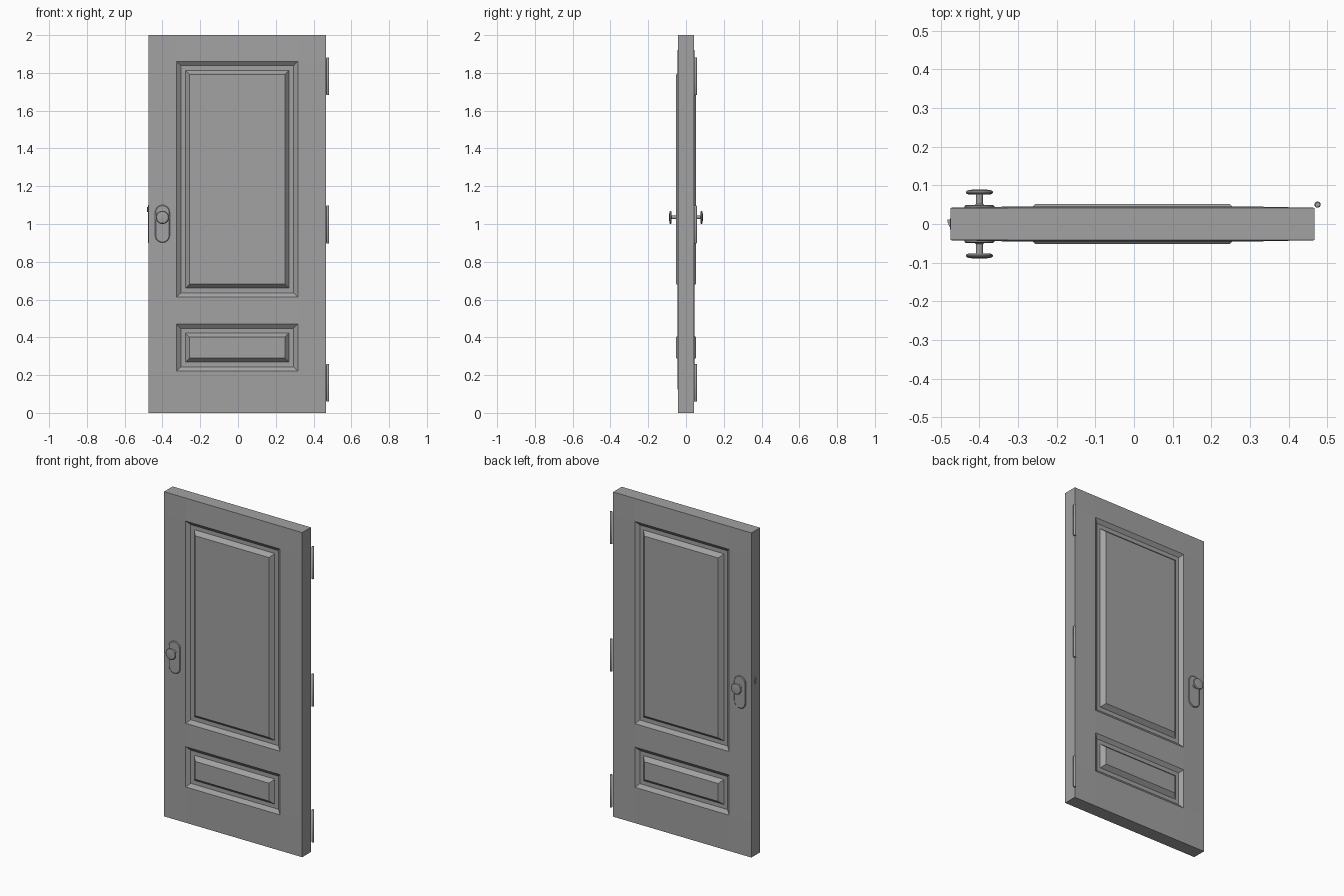
import bpy, bmesh, math
from mathutils import Vector

if "Cube" in bpy.data.objects:
    bpy.data.objects.remove(bpy.data.objects["Cube"], do_unlink=True)

grey = bpy.data.materials.new("door grey")
grey.use_nodes = True
grey.diffuse_color = (0.36, 0.36, 0.36, 1)
grey.node_tree.nodes["Principled BSDF"].inputs["Base Color"].default_value = grey.diffuse_color

LEFT, RIGHT, HEIGHT, HALF = -0.475, 0.467, 2.0, 0.042
HOLE_L, HOLE_R = -0.325, 0.317
PANELS = [(0.222, 0.47), (0.614, 1.86)]
# Moulding steps: inset from the opening, distance from the door's mid plane
STEPS = [(0, 0.045), (0.022, 0.028), (0.047, 0.028), (0.069, 0.052)]


def finish(name, bm, smooth=False):
    bmesh.ops.remove_doubles(bm, verts=bm.verts, dist=0.00005)
    bmesh.ops.recalc_face_normals(bm, faces=bm.faces)
    mesh = bpy.data.meshes.new(name)
    bm.to_mesh(mesh)
    bm.free()
    mesh.materials.append(grey)
    obj = bpy.data.objects.new(name, mesh)
    bpy.context.collection.objects.link(obj)
    if smooth:
        bpy.ops.object.select_all(action="DESELECT")
        obj.select_set(True)
        bpy.context.view_layer.objects.active = obj
        bpy.ops.object.shade_smooth_by_angle(angle=math.radians(35))
    return obj


def face(bm, points):
    return bm.faces.new([bm.verts.new(p) for p in points])


def loft(bm, rings):
    """Skin a list of equal point rings and cap both ends."""
    n = len(rings[0])
    for a, b in zip(rings, rings[1:]):
        for i in range(n):
            j = (i + 1) % n
            face(bm, [a[i], a[j], b[j], b[i]])
    face(bm, rings[0])
    face(bm, rings[-1])


def circle(centre, radius, axis, n=24):
    ring = []
    for i in range(n):
        a = math.tau * i / n
        u, v = radius * math.cos(a), radius * math.sin(a)
        ring.append(Vector(centre) + Vector((u, 0, v) if axis == "y" else (u, v, 0)))
    return ring


def rect(inset, y, low, high):
    l, r, b, t = HOLE_L + inset, HOLE_R - inset, low + inset, high - inset
    return [(l, y, b), (r, y, b), (r, y, t), (l, y, t)]


# Door leaf: frame grid with two openings per side, filled by moulded panels
bm = bmesh.new()
xs = [LEFT, HOLE_L, HOLE_R, RIGHT]
zs = [0] + [z for p in PANELS for z in p] + [HEIGHT]


def frame_point(i, k, side):
    rim = i in (0, len(xs) - 1) or k in (0, len(zs) - 1)
    return (xs[i], side * (HALF if rim else STEPS[0][1]), zs[k])


for side in (-1, 1):
    for i in range(len(xs) - 1):
        for k in range(len(zs) - 1):
            if not (i == 1 and k in (1, 3)):
                face(bm, [frame_point(i + a, k + b, side)
                          for a, b in ((0, 0), (1, 0), (1, 1), (0, 1))])
    for low, high in PANELS:
        rings = [rect(inset, side * depth, low, high) for inset, depth in STEPS]
        for a, b in zip(rings, rings[1:]):
            for i in range(4):
                j = (i + 1) % 4
                face(bm, [a[i], a[j], b[j], b[i]])
        face(bm, rings[-1])

# Outer edges of the leaf
for a, b in zip(xs, xs[1:]):
    for z in (0, HEIGHT):
        face(bm, [(a, -HALF, z), (b, -HALF, z), (b, HALF, z), (a, HALF, z)])
for a, b in zip(zs, zs[1:]):
    for x in (LEFT, RIGHT):
        face(bm, [(x, -HALF, a), (x, -HALF, b), (x, HALF, b), (x, HALF, a)])
finish("door_leaf", bm)

# Knobs and rounded backplates on both sides
KNOB_X, KNOB_Z = -0.4, 1.035
KNOB = [(0.016, 0.046), (0.009, 0.052), (0.009, 0.076), (0.03, 0.077),
        (0.035, 0.08), (0.035, 0.083), (0.031, 0.087), (0.018, 0.089)]


def stadium(radius, y, low=0.94, high=1.062, n=12):
    ring = []
    for i in range(2 * n + 2):
        top = i <= n
        a = math.pi * (i if top else i - 1) / n
        ring.append((KNOB_X + radius * math.cos(a), y,
                     (high if top else low) + radius * math.sin(a)))
    return ring


for side, label in ((-1, "front"), (1, "back")):
    bm = bmesh.new()
    loft(bm, [circle((KNOB_X, side * y, KNOB_Z), r, "y", 32) for r, y in KNOB])
    finish(label + "_knob", bm, True)
    bm = bmesh.new()
    loft(bm, [stadium(r, side * y) for r, y in
              ((0.039, 0.040), (0.039, 0.046), (0.035, 0.049))])
    finish(label + "_backplate", bm, True)

# Hinge barrels with softened ends
for label, z in (("lower", 0.06), ("middle", 0.897), ("upper", 1.682)):
    bm = bmesh.new()
    loft(bm, [circle((0.475, 0.05, z + h), r, "z", 16) for h, r in
              ((0, 0.006), (0.003, 0.008), (0.197, 0.008), (0.2, 0.006))])
    finish(label + "_hinge", bm, True)

# Latch plate and wedge bolt on the opening edge
bm = bmesh.new()
loft(bm, [[(x, -0.014, 0.9), (x, 0.014, 0.9), (x, 0.014, 1.1), (x, -0.014, 1.1)]
          for x in (LEFT + 0.003, LEFT - 0.001)])
finish("latch_plate", bm)
bm = bmesh.new()
loft(bm, [[(LEFT, -0.012, z), (LEFT, 0.012, z), (LEFT - 0.008, 0.012, z),
           (LEFT - 0.008, 0.006, z)] for z in (1.063, 1.09)])
finish("latch_bolt", bm)
